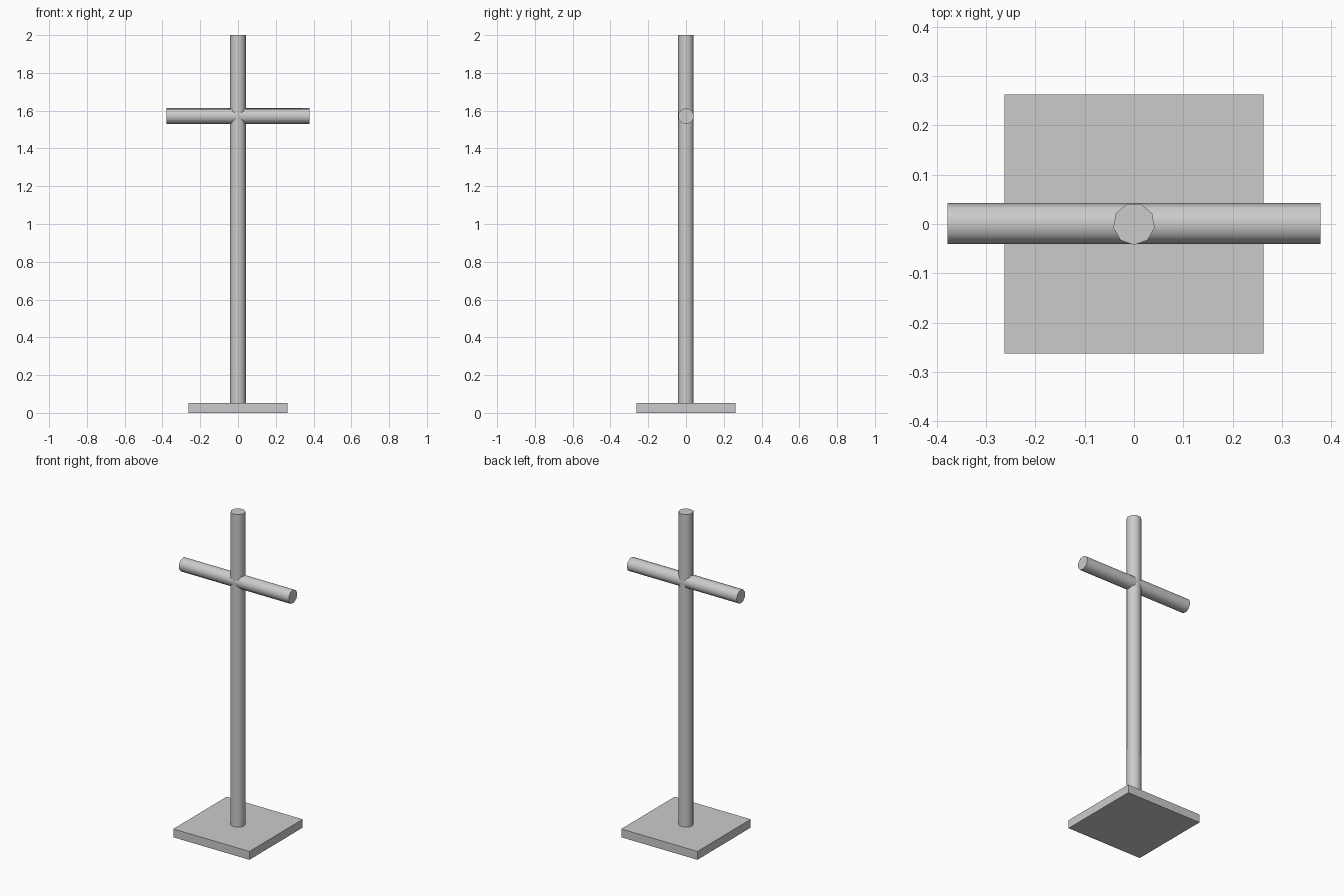
import bpy
from math import radians, pi

if "Cube" in bpy.data.objects:
    bpy.data.objects.remove(bpy.data.objects["Cube"])

SIDES, R = 9, 0.0427


def rod(name, length, loc, rot):
    bpy.ops.mesh.primitive_cylinder_add(vertices=SIDES, radius=R, depth=length,
                                        location=loc, rotation=rot)
    ob = bpy.context.object
    ob.name = name
    bpy.ops.object.shade_smooth_by_angle(angle=radians(50))
    return ob


# square foot plate
bpy.ops.mesh.primitive_cube_add(size=1, location=(0, 0, 0.026))
base = bpy.context.object
base.name = "base_plate"
base.scale = (0.525, 0.525, 0.052)
bpy.ops.object.transform_apply(location=False, rotation=False, scale=True)

# upright post, one corner of its nine sides facing the front
rod("post", 1.96, (0, 0, 1.02), (0, 0, pi))

# horizontal crossbar
rod("crossbar", 0.757, (0, 0, 1.571), (0, pi / 2, 0))
